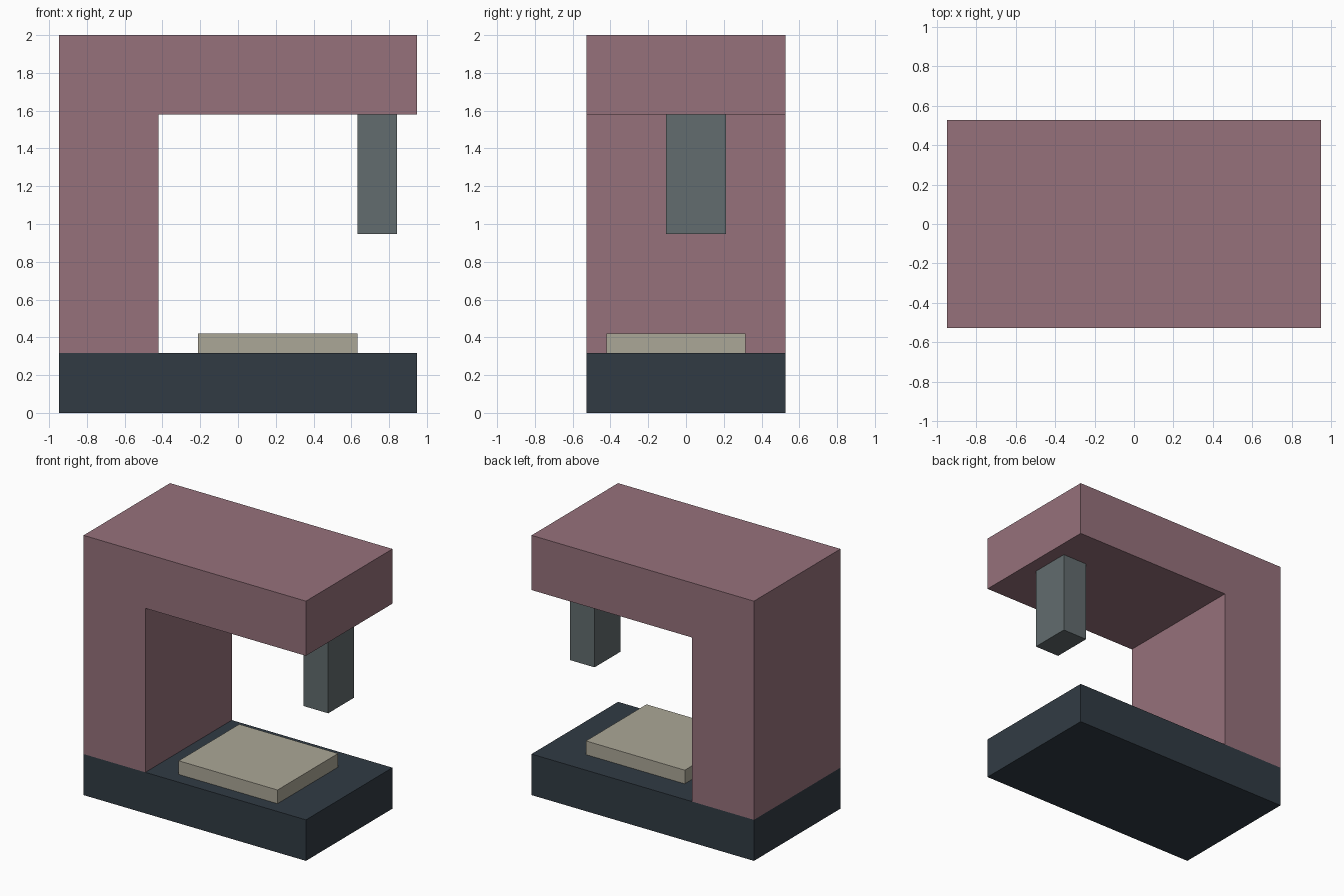
import bpy
import bmesh
from mathutils import Vector

if "Cube" in bpy.data.objects:
    bpy.data.objects.remove(bpy.data.objects["Cube"])

U = 2 / 38  # the model sits on a grid of 38 units in height


def material(name, hex_code):
    def linear(c):
        return c / 12.92 if c <= 0.04045 else ((c + 0.055) / 1.055) ** 2.4
    mat = bpy.data.materials.new(name)
    rgb = [linear(int(hex_code[i:i + 2], 16) / 255) for i in (0, 2, 4)]
    mat.diffuse_color = (*rgb, 1)
    mat.use_nodes = True
    mat.node_tree.nodes["Principled BSDF"].inputs["Base Color"].default_value = mat.diffuse_color
    return mat


def extrude_profile(name, profile, y0, y1, mat):
    """Extrude an x-z profile from y0 to y1 (grid units)."""
    bm = bmesh.new()
    face = bm.faces.new([bm.verts.new((x * U, y0 * U, z * U)) for x, z in profile])
    geom = bmesh.ops.extrude_face_region(bm, geom=[face])["geom"]
    moved = [g for g in geom if isinstance(g, bmesh.types.BMVert)]
    bmesh.ops.translate(bm, verts=moved, vec=Vector((0, (y1 - y0) * U, 0)))
    bmesh.ops.recalc_face_normals(bm, faces=bm.faces)
    mesh = bpy.data.meshes.new(name)
    bm.to_mesh(mesh)
    bm.free()
    mesh.materials.append(mat)
    obj = bpy.data.objects.new(name, mesh)
    bpy.context.collection.objects.link(obj)
    return obj


def box(name, x, y, z, mat):
    profile = [(x[0], z[0]), (x[1], z[0]), (x[1], z[1]), (x[0], z[1])]
    return extrude_profile(name, profile, *y, mat)


# Base slab
box("base", (-18, 18), (-10, 10), (0, 6), material("dark_slate", "313B44"))

# Column and overhanging arm in one L-shaped body
frame = [(-18, 6), (-8, 6), (-8, 30), (18, 30), (18, 38), (-18, 38)]
extrude_profile("column_and_arm", frame, -10, 10, material("dusty_rose", "96717B"))

# Work plate on the base
box("work_plate", (-4, 12), (-8, 6), (6, 8), material("beige", "ABA797"))

# Tool head hanging under the arm
box("tool_head", (12, 16), (-2, 4), (18, 30), material("steel_grey", "626C6E"))
